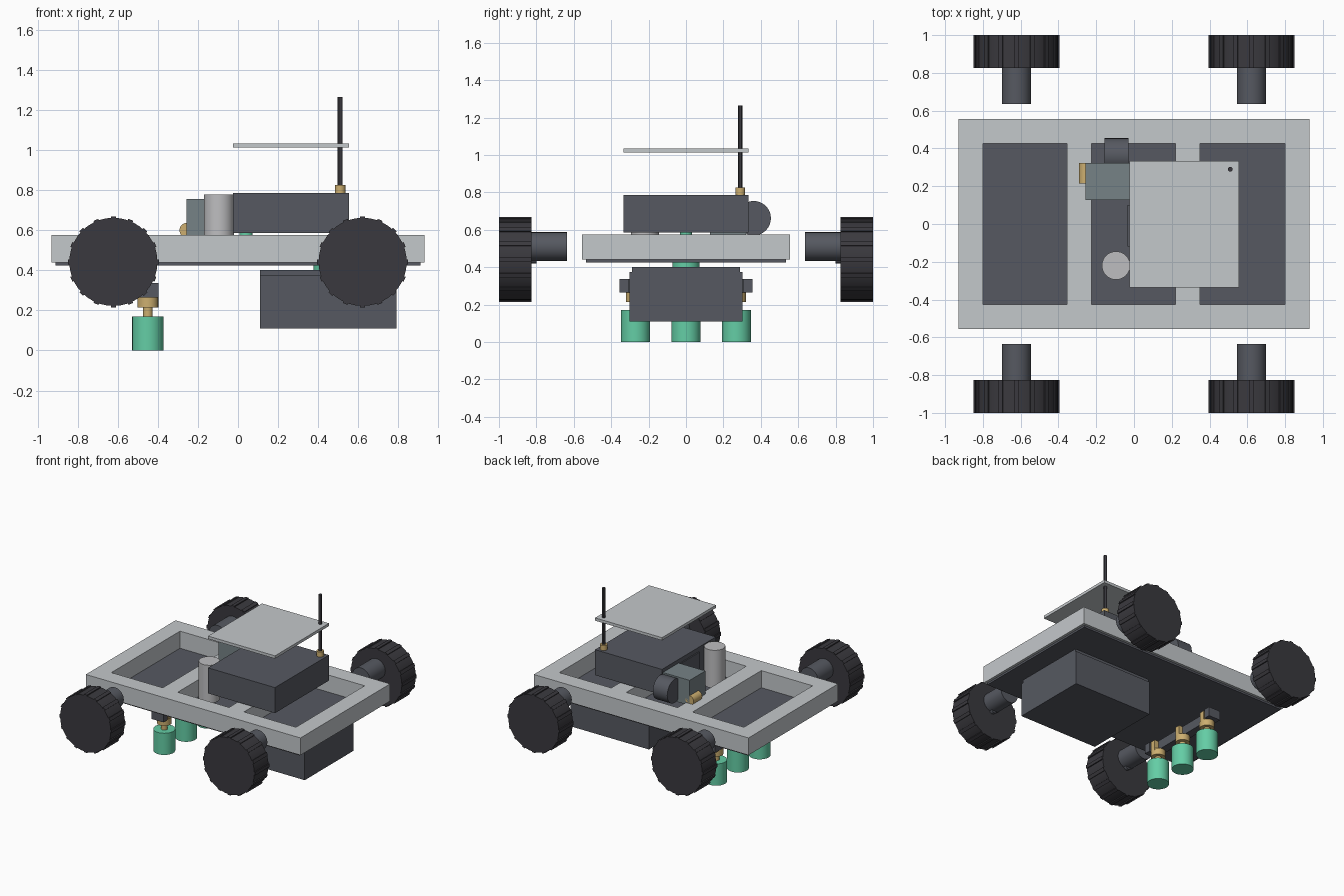
import bpy, bmesh, math
from mathutils import Matrix

if "Cube" in bpy.data.objects:
    bpy.data.objects.remove(bpy.data.objects["Cube"])


def material(name, rgb):
    m = bpy.data.materials.new(name)
    lin = [((c / 255 + 0.055) / 1.055) ** 2.4 for c in rgb]
    m.diffuse_color = (*lin, 1)
    m.use_nodes = True
    m.node_tree.nodes["Principled BSDF"].inputs["Base Color"].default_value = m.diffuse_color
    return m


LIGHT = material("light_grey", (196, 200, 203))
PALE = material("pale_metal", (190, 190, 192))
DARK = material("dark_grey", (86, 89, 97))
BLUE = material("blue_grey", (118, 130, 134))
BLACK = material("rubber_black", (58, 57, 62))
GREEN = material("mint_green", (100, 205, 165))
GOLD = material("brass", (205, 175, 112))


def finish(name, bm, mat):
    me = bpy.data.meshes.new(name)
    bmesh.ops.recalc_face_normals(bm, faces=bm.faces)
    bm.to_mesh(me)
    bm.free()
    ob = bpy.data.objects.new(name, me)
    bpy.context.collection.objects.link(ob)
    me.materials.append(mat)
    return ob


def box(name, x, y, z, mat):
    """Box from (min, max) ranges."""
    bm = bmesh.new()
    size = [b - a for a, b in (x, y, z)]
    mid = [(a + b) / 2 for a, b in (x, y, z)]
    bmesh.ops.create_cube(bm, size=1, matrix=Matrix.Translation(mid) @ Matrix.Diagonal((*size, 1)))
    return finish(name, bm, mat)


def cyl(name, axis, centre, r, span, mat, n=32):
    """Cylinder along an axis; centre gives the two other coordinates."""
    bm = bmesh.new()
    mid = list(centre)
    i = "xyz".index(axis)
    mid.insert(i, (span[0] + span[1]) / 2)
    rot = (Matrix.Rotation(math.pi / 2, 4, "Y"), Matrix.Rotation(math.pi / 2, 4, "X"), Matrix())[i]
    bmesh.ops.create_cone(bm, cap_ends=True, segments=n, radius1=r, radius2=r,
                          depth=span[1] - span[0], matrix=Matrix.Translation(mid) @ rot)
    ob = finish(name, bm, mat)
    for p in ob.data.polygons:
        p.use_smooth = len(p.vertices) == 4
    bpy.context.view_layer.objects.active = ob
    ob.select_set(True)
    bpy.ops.object.shade_smooth_by_angle()
    ob.select_set(False)
    return ob


# Chassis frame with three open bays
xs = (-0.93, -0.80, -0.355, -0.225, 0.22, 0.35, 0.80, 0.93)
ys = (-0.555, -0.425, 0.425, 0.555)
bm = bmesh.new()
grid = [[bm.verts.new((x, y, 0.575)) for y in ys] for x in xs]
for i in range(7):
    for j in range(3):
        if not (j == 1 and i % 2 == 1):
            bm.faces.new((grid[i][j], grid[i + 1][j], grid[i + 1][j + 1], grid[i][j + 1]))
extruded = bmesh.ops.extrude_face_region(bm, geom=bm.faces[:], use_keep_orig=True)
for v in extruded["geom"]:
    if isinstance(v, bmesh.types.BMVert):
        v.co.z = 0.44
finish("chassis_frame", bm, LIGHT)
box("belly_panel", (-0.91, 0.91), (-0.535, 0.535), (0.425, 0.441), DARK)

# Wheels with raised treads, axles and motors
for sx in (-1, 1):
    for sy in (-1, 1):
        x = 0.622 * sx
        inner, outer = sorted((0.825 * sy, sy))
        cyl("wheel", "y", (x, 0.442), 0.22, (inner, outer), BLACK, 40)
        bm = bmesh.new()
        for k in range(16):
            m = (Matrix.Translation((x, (inner + outer) / 2, 0.442))
                 @ Matrix.Rotation(k * math.pi / 8, 4, "Y")
                 @ Matrix.Translation((0, 0, 0.216))
                 @ Matrix.Diagonal((0.026, 0.174, 0.022, 1)))
            bmesh.ops.create_cube(bm, size=1, matrix=m)
        finish("wheel_treads", bm, BLACK)
        cyl("wheel_axle", "y", (x, 0.445), 0.025, sorted((0.80 * sy, 0.83 * sy)), DARK, 16)
        cyl("wheel_motor", "y", (x, 0.51), 0.077, sorted((0.635 * sy, 0.83 * sy)), DARK)

# Upper electronics box, roof panel and antenna
box("electronics_box", (-0.025, 0.555), (-0.335, 0.333), (0.585, 0.785), DARK)
box("box_side_plate", (-0.034, -0.024), (-0.12, 0.10), (0.62, 0.75), DARK)
box("roof_panel", (-0.025, 0.555), (-0.335, 0.333), (1.012, 1.034), LIGHT)
cyl("antenna_base", "z", (0.51, 0.29), 0.026, (0.784, 0.825), GOLD, 16)
cyl("antenna", "z", (0.51, 0.29), 0.0125, (0.82, 1.265), BLACK, 12)
cyl("box_pedestal", "z", (0.04, 0), 0.033, (0.44, 0.59), GREEN, 20)

# Canister and pump in the middle bay
cyl("canister", "z", (-0.095, -0.22), 0.075, (0.48, 0.777), PALE)
box("pump_body", (-0.257, -0.025), (0.127, 0.322), (0.56, 0.757), BLUE)
cyl("pump_motor", "x", (0.362, 0.662), 0.092, (-0.155, -0.03), DARK)
cyl("pump_outlet", "y", (-0.255, 0.60), 0.037, (0.215, 0.322), GOLD, 24)

# Storage box hung below the chassis
box("storage_box", (0.11, 0.79), (-0.302, 0.302), (0.11, 0.375), DARK)
box("storage_lid", (0.11, 0.785), (-0.29, 0.29), (0.375, 0.402), DARK)
cyl("storage_joint", "z", (0.45, 0), 0.073, (0.40, 0.426), GREEN)

# Row of three sampling cups on a carrier bar
box("carrier_bar", (-0.50, -0.435), (-0.355, 0.355), (0.265, 0.337), DARK)
for s in (-1, 1):
    box("carrier_end", (-0.50, -0.398), *[sorted((0.305 * s, 0.355 * s)), (0.265, 0.337)], DARK)
for y in (-0.27, 0, 0.27):
    cyl("sample_cup", "z", (-0.45, y), 0.078, (0, 0.17), GREEN)
    cyl("cup_neck", "z", (-0.45, y), 0.024, (0.168, 0.217), GOLD, 16)
    cyl("cup_collar", "z", (-0.45, y), 0.052, (0.215, 0.266), GOLD, 24)
    box("cup_bracket", (-0.436, -0.402), (y - 0.02, y + 0.02), (0.25, 0.335), GOLD)
